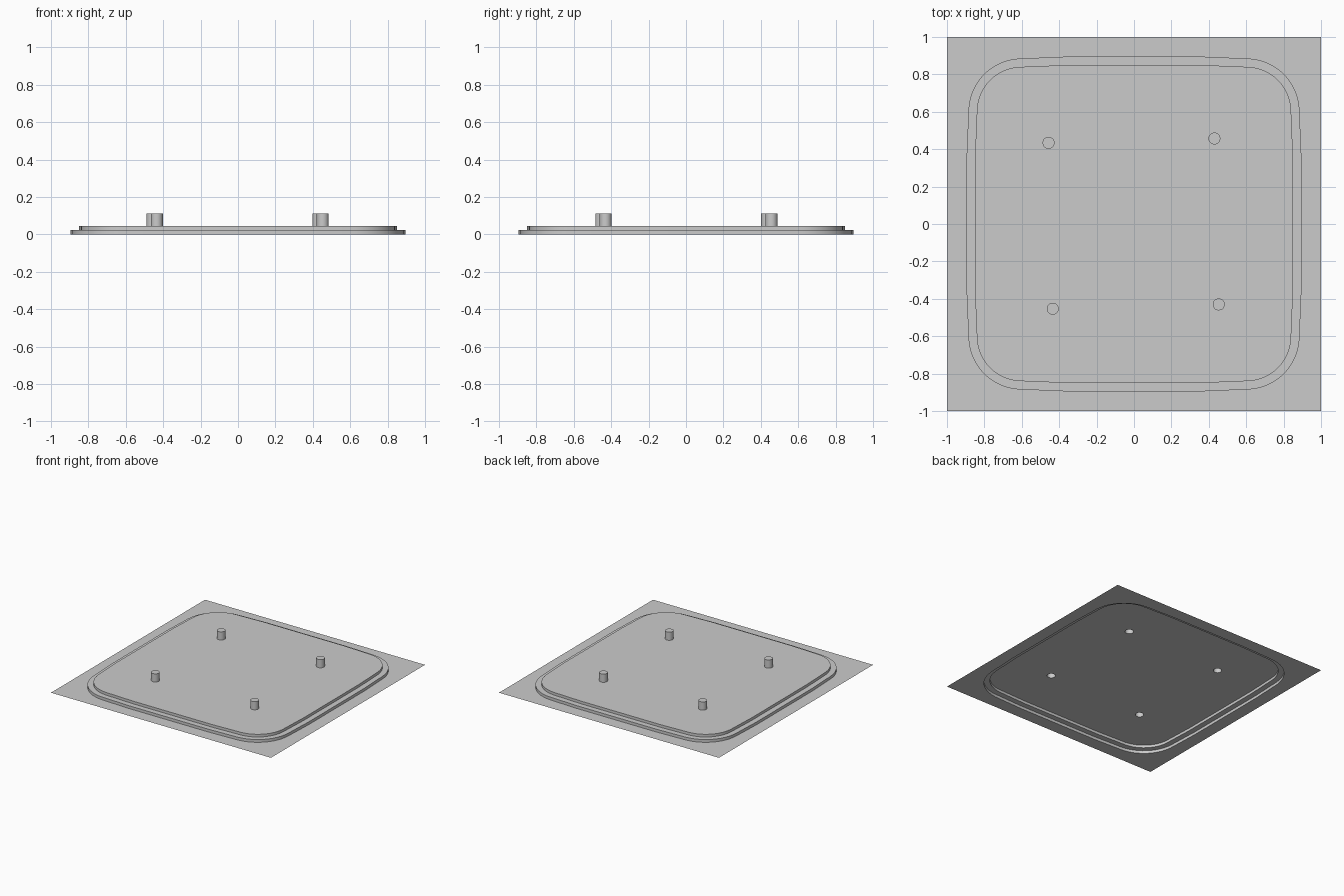
import bpy, bmesh, math

if "Cube" in bpy.data.objects:
    bpy.data.objects.remove(bpy.data.objects["Cube"])

RIM, INSET = 0.895, 0.045        # raised outline half-width, step-in of the upper tier
Z1, Z2, Z_PEG = 0.023, 0.045, 0.112
PEG_R, PEG_SIDES = 0.032, 20
PEGS = [(0.43, 0.457), (-0.457, 0.434), (-0.434, -0.453), (0.453, -0.43)]


def outline(inset):
    """Rounded square with slightly bowed sides, counter-clockwise."""
    r = 0.285 - inset
    quarter = [(RIM - inset, -0.36)]
    quarter += [(RIM - inset, 0.36)]
    for i in range(13):
        a = math.radians(4 + 82 * i / 12)
        quarter.append((0.6 + r * math.cos(a), 0.6 + r * math.sin(a)))
    pts = []
    for k in range(4):
        c, s = round(math.cos(k * math.pi / 2)), round(math.sin(k * math.pi / 2))
        pts += [(x * c - y * s, x * s + y * c) for x, y in quarter]
    return pts


def circle(cx, cy):
    return [(cx + PEG_R * math.cos(2 * math.pi * i / PEG_SIDES),
             cy + PEG_R * math.sin(2 * math.pi * i / PEG_SIDES)) for i in range(PEG_SIDES)]


def loop(bm, pts, z):
    return [bm.verts.new((x, y, z)) for x, y in pts]


def wall(bm, low, high):
    n = len(low)
    for i in range(n):
        j = (i + 1) % n
        f = bm.faces.new((low[i], low[j], high[j], high[i]))
        f.smooth = True


def sheet(bm, *loops):
    """Flat face between an outer loop and any hole loops."""
    edges = []
    for lp in loops:
        for i, v in enumerate(lp):
            w = lp[(i + 1) % len(lp)]
            edges.append(bm.edges.get((v, w)) or bm.edges.new((v, w)))
    res = bmesh.ops.triangle_fill(bm, edges=edges, use_beauty=True, normal=(0, 0, 1))
    for f in res["geom"]:
        if isinstance(f, bmesh.types.BMFace):
            f.normal_update()
            if f.normal.z < 0:
                f.normal_flip()


def finish(bm, name):
    me = bpy.data.meshes.new(name)
    bm.to_mesh(me)
    bm.free()
    ob = bpy.data.objects.new(name, me)
    bpy.context.collection.objects.link(ob)
    bpy.context.view_layer.objects.active = ob
    bpy.ops.object.select_all(action='DESELECT')
    ob.select_set(True)
    bpy.ops.object.shade_smooth_by_angle(angle=math.radians(30))
    return ob


# Stepped sheet, open underneath: flange, lower tier, deck with peg holes
bm = bmesh.new()
square = loop(bm, [(-1, -1), (1, -1), (1, 1), (-1, 1)], 0)
outer, inner = outline(0), outline(INSET)
a0, a1 = loop(bm, outer, 0), loop(bm, outer, Z1)
b1, b2 = loop(bm, inner, Z1), loop(bm, inner, Z2)
wall(bm, a0, a1)
wall(bm, b1, b2)
holes = [loop(bm, circle(*p), Z2) for p in PEGS]
sheet(bm, square, a0)
sheet(bm, a1, b1)
sheet(bm, b2, *holes)
finish(bm, "stepped_base")

# Hollow pegs, closed on top
for n, p in enumerate(PEGS):
    bm = bmesh.new()
    low, high = loop(bm, circle(*p), Z2), loop(bm, circle(*p), Z_PEG)
    wall(bm, low, high)
    bm.faces.new(high)
    finish(bm, f"peg_{n + 1}")
